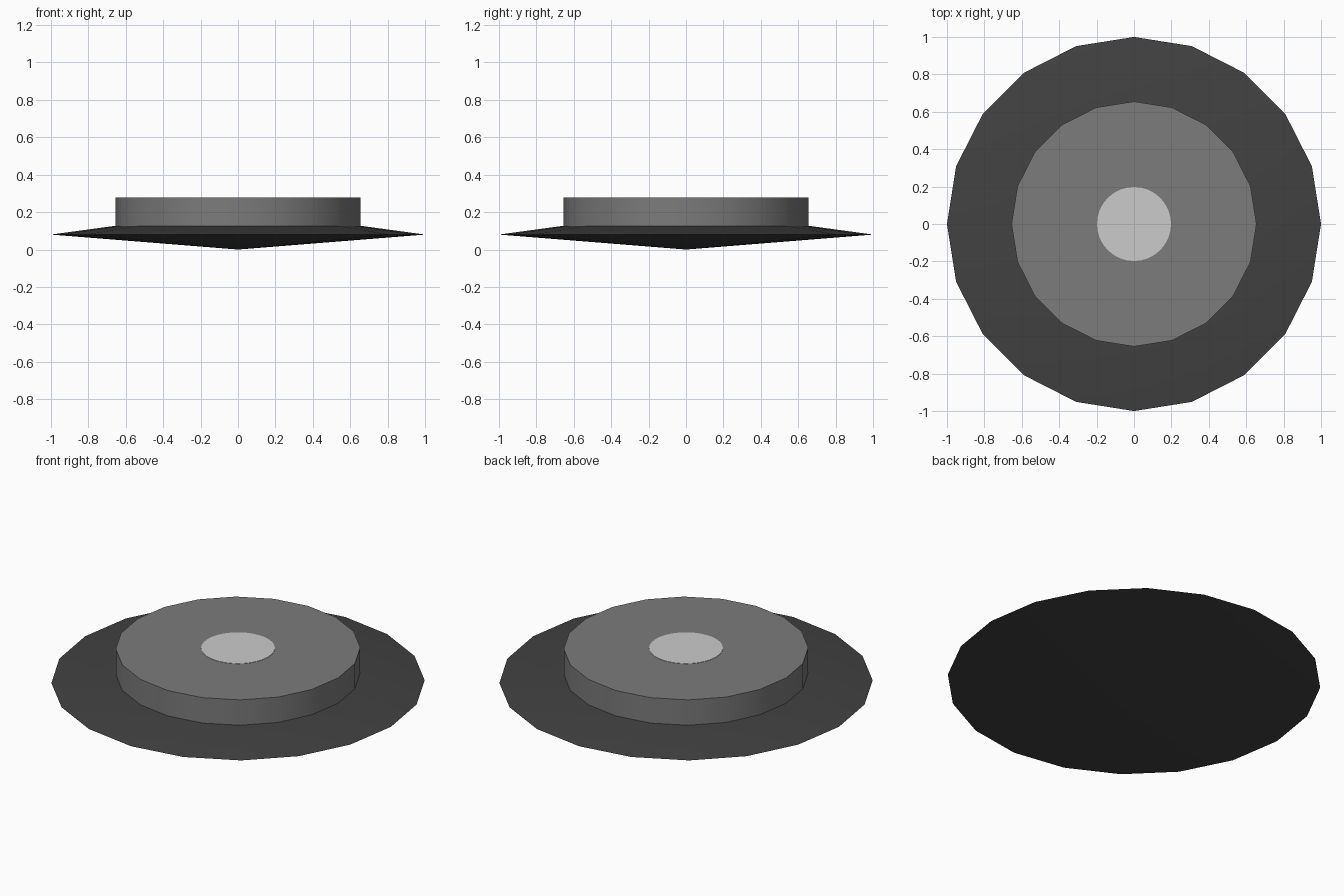
import bpy, bmesh, math

cube = bpy.data.objects.get("Cube")
if cube:
    bpy.data.objects.remove(cube, do_unlink=True)


def material(name, value):
    mat = bpy.data.materials.new(name)
    mat.use_nodes = True
    colour = (value, value, value, 1)
    mat.diffuse_color = colour
    mat.node_tree.nodes["Principled BSDF"].inputs["Base Color"].default_value = colour
    return mat


def lathe(name, profile, sides, mat):
    """Turn (radius, z) points, listed bottom to top, around the z axis."""
    bm = bmesh.new()
    rings = []
    for r, z in profile:
        count = sides if r > 0 else 1
        rings.append([bm.verts.new((r * math.cos(i * math.tau / sides),
                                    r * math.sin(i * math.tau / sides), z))
                      for i in range(count)])
    for low, high in zip(rings, rings[1:]):
        for i in range(sides):
            j = (i + 1) % sides
            if len(low) == 1:
                bm.faces.new((low[0], high[j], high[i]))
            else:
                bm.faces.new((low[i], low[j], high[j], high[i]))
    # Flat caps
    if len(rings[0]) > 1:
        bm.faces.new(rings[0][::-1])
    bm.faces.new(rings[-1])
    mesh = bpy.data.meshes.new(name)
    bm.to_mesh(mesh)
    bm.free()
    mesh.materials.append(mat)
    obj = bpy.data.objects.new(name, mesh)
    bpy.context.collection.objects.link(obj)
    bpy.ops.object.select_all(action='DESELECT')
    obj.select_set(True)
    bpy.context.view_layer.objects.active = obj
    bpy.ops.object.shade_smooth_by_angle(angle=math.radians(30))
    return obj


dark = material("dark grey", 0.054)
mid = material("mid grey", 0.2)
light = material("light grey", 0.6)

# Wide brim with a shallow pointed underside
brim = lathe("brim", [(0, 0), (1, 0.08), (0.655, 0.127)], 20, dark)
# Keep the rim crease crisp
for edge in brim.data.edges:
    if all(abs(brim.data.vertices[v].co.z - 0.08) < 1e-4 for v in edge.vertices):
        edge.use_edge_sharp = True

# Raised drum and the thin disc at its centre
lathe("drum", [(0.655, 0.12), (0.655, 0.277)], 20, mid)
lathe("centre_disc", [(0.198, 0.276), (0.198, 0.279)], 32, light)
